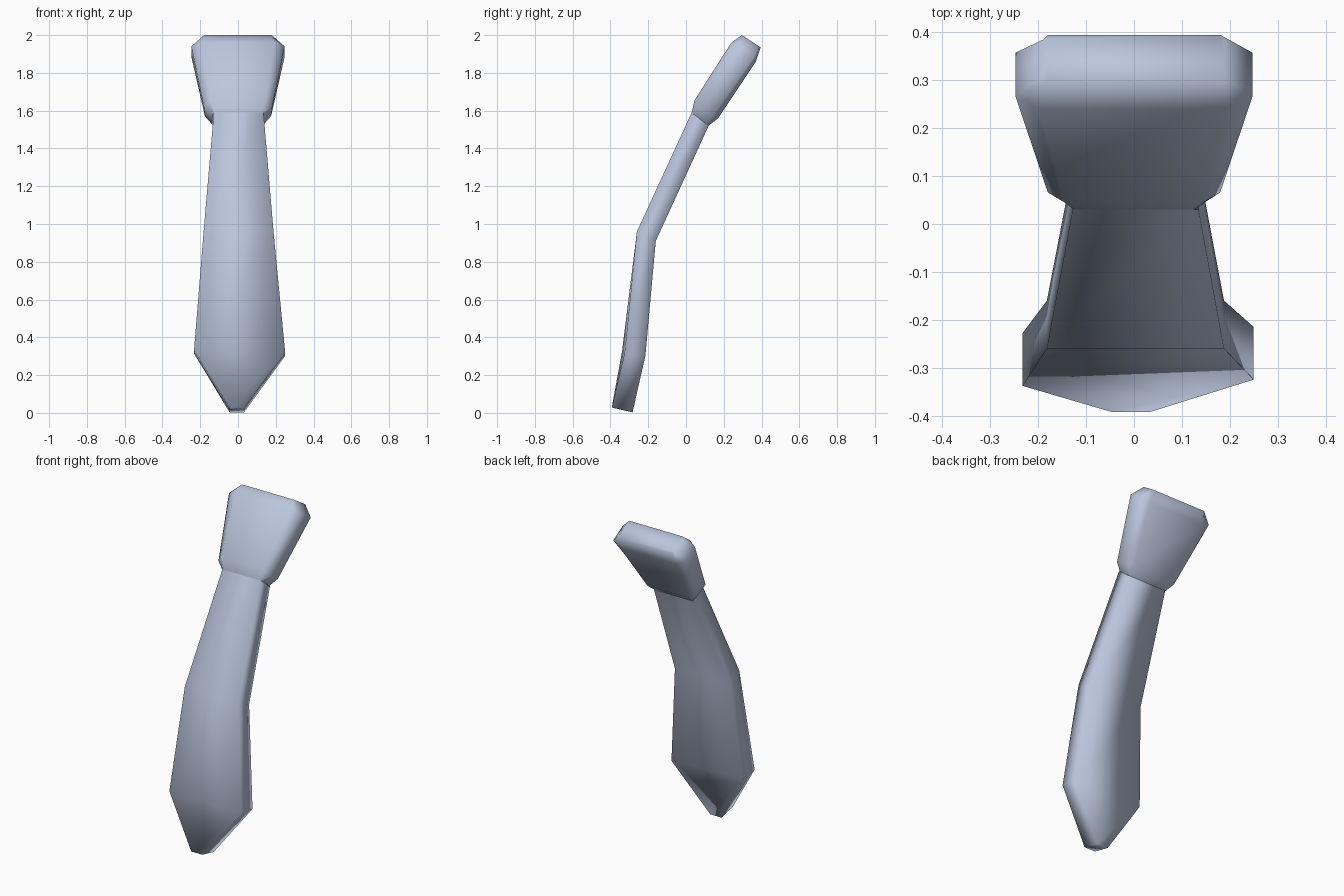
import bpy, bmesh

if "Cube" in bpy.data.objects:
    bpy.data.objects.remove(bpy.data.objects["Cube"])

fabric = bpy.data.materials.new("pale_blue_grey")
fabric.diffuse_color = (0.50, 0.57, 0.73, 1)
fabric.use_nodes = True
fabric.node_tree.nodes["Principled BSDF"].inputs["Base Color"].default_value = fabric.diffuse_color


def loft(name, rings, cap):
    """Skin matching rings of points; cap closes the first or last ring."""
    bm = bmesh.new()
    loops = [[bm.verts.new(p) for p in ring] for ring in rings]
    n = len(loops[0])
    for a, b in zip(loops, loops[1:]):
        for i in range(n):
            j = (i + 1) % n
            bm.faces.new((a[i], a[j], b[j], b[i]))
    bm.faces.new(loops[cap])
    bmesh.ops.recalc_face_normals(bm, faces=bm.faces[:])
    mesh = bpy.data.meshes.new(name)
    bm.to_mesh(mesh)
    bm.free()
    mesh.materials.append(fabric)
    for p in mesh.polygons:
        p.use_smooth = True
    obj = bpy.data.objects.new(name, mesh)
    bpy.context.collection.objects.link(obj)
    return obj


def blade_ring(xl, xr, front, back, skew=0):
    """Four corners; skew tips the right side back and down."""
    (fy, fz), (by, bz) = front, back
    return [(xl, fy, fz), (xr, fy + skew, fz - skew),
            (xr, by + skew, bz - skew), (xl, by, bz)]


def knot_ring(profile):
    """Mirror (x, y, z) points listed from front to back."""
    return profile + [(-x, y, z) for x, y, z in reversed(profile)]


# Hanging blade: pointed tip, widest part, bend, neck
loft("tie_blade", [
    blade_ring(-0.045, 0.032, (-0.393, 0.028), (-0.283, 0.003)),
    blade_ring(-0.233, 0.25, (-0.338, 0.33), (-0.228, 0.315), 0.013),
    blade_ring(-0.182, 0.188, (-0.26, 0.96), (-0.16, 0.91)),
    blade_ring(-0.128, 0.135, (0.03, 1.59), (0.12, 1.52)),
], 0)

# Flared knot with bevelled corners: neck, lower edge, upper edge, top
loft("tie_knot", [
    knot_ring([(0.125, 0.03, 1.59), (0.132, 0.037, 1.58),
               (0.137, 0.112, 1.528), (0.13, 0.12, 1.52)]),
    knot_ring([(0.145, 0.045, 1.655), (0.18, 0.066, 1.615),
               (0.175, 0.14, 1.57), (0.145, 0.17, 1.56)]),
    knot_ring([(0.195, 0.24, 1.96), (0.247, 0.265, 1.94),
               (0.247, 0.358, 1.885), (0.195, 0.37, 1.86)]),
    knot_ring([(0.18, 0.295, 2.0), (0.19, 0.31, 1.99),
               (0.19, 0.385, 1.942), (0.18, 0.395, 1.935)]),
], -1)
